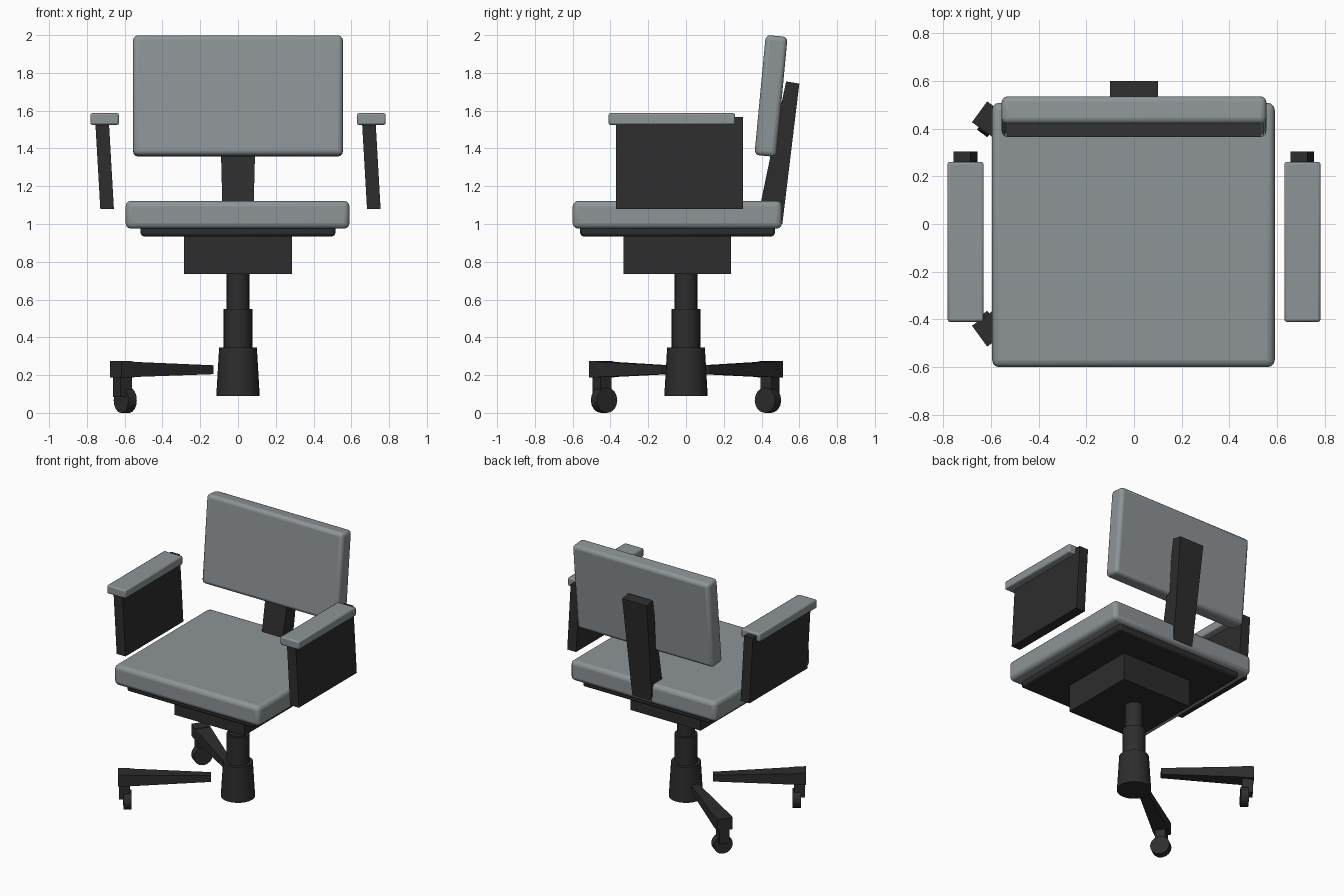
import bpy, bmesh, math
from mathutils import Matrix, Vector

if "Cube" in bpy.data.objects:
    bpy.data.objects.remove(bpy.data.objects["Cube"])


def material(name, rgb):
    m = bpy.data.materials.new(name)
    m.diffuse_color = (*rgb, 1)
    m.use_nodes = True
    m.node_tree.nodes["Principled BSDF"].inputs["Base Color"].default_value = m.diffuse_color
    return m


GREY = material("cushion grey", (0.27, 0.295, 0.31))
DARK = material("frame charcoal", (0.026, 0.026, 0.026))


def finish(bm, name, mat, bevel=0, segments=3):
    bmesh.ops.recalc_face_normals(bm, faces=bm.faces)
    me = bpy.data.meshes.new(name)
    bm.to_mesh(me)
    bm.free()
    me.materials.append(mat)
    ob = bpy.data.objects.new(name, me)
    bpy.context.collection.objects.link(ob)
    bpy.context.view_layer.objects.active = ob
    ob.select_set(True)
    if bevel:
        mod = ob.modifiers.new("rounded edges", 'BEVEL')
        mod.width = bevel
        mod.segments = segments
    bpy.ops.object.shade_smooth_by_angle(angle=math.radians(40))
    ob.select_set(False)
    return ob


def box(name, lo, hi, mat, bevel=0, segments=3):
    lo, hi = Vector(lo), Vector(hi)
    bm = bmesh.new()
    bmesh.ops.create_cube(bm, size=1, matrix=Matrix.Translation((lo + hi) / 2)
                          @ Matrix.Diagonal((*(hi - lo), 1)))
    return finish(bm, name, mat, bevel, segments)


def loft(name, a, b, mat):
    """Solid between two four-point sections."""
    bm = bmesh.new()
    va, vb = [bm.verts.new(p) for p in a], [bm.verts.new(p) for p in b]
    bm.faces.new(va)
    bm.faces.new(vb)
    for i in range(4):
        j = (i + 1) % 4
        bm.faces.new((va[i], va[j], vb[j], vb[i]))
    return finish(bm, name, mat)


def cone(name, r1, r2, depth, matrix, mat, sides=24):
    bm = bmesh.new()
    bmesh.ops.create_cone(bm, cap_ends=True, segments=sides, radius1=r1,
                          radius2=r2, depth=depth, matrix=matrix)
    return finish(bm, name, mat)


# Seat and the parts under it
box("seat", (-0.595, -0.6, 0.975), (0.59, 0.508, 1.123), GREY, 0.03)
box("seat_plate", (-0.515, -0.56, 0.935), (0.515, 0.47, 0.99), DARK, 0.015, 2)
box("tilt_mechanism", (-0.285, -0.33, 0.735), (0.285, 0.237, 0.937), DARK)

# Stepped column
for name, r1, r2, z1, z2 in (("column_base", 0.115, 0.1, 0.09, 0.345),
                             ("column_sleeve", 0.076, 0.076, 0.345, 0.55),
                             ("gas_lift", 0.06, 0.06, 0.55, 0.74)):
    cone(name, r1, r2, z2 - z1, Matrix.Translation((0, 0, (z1 + z2) / 2)), DARK)

# Leaning backrest and its tapered post
back = box("backrest", (-0.555, -0.058, -0.319), (0.555, 0.058, 0.319), GREY, 0.025)
back.location = (0, 0.45, 1.678)
back.rotation_euler.x = math.radians(-5.4)
loft("backrest_post",
     [(-0.08, 0.37, 0.99), (0.08, 0.37, 0.99), (0.08, 0.51, 1.0), (-0.08, 0.51, 1.0)],
     [(-0.1, 0.53, 1.755), (0.1, 0.53, 1.755), (0.1, 0.6, 1.743), (-0.1, 0.6, 1.743)],
     DARK)

# Armrests: both panels lean the same way
for side, sx in (("left", -1), ("right", 1)):
    x = 0.706 * sx
    box(side + "_arm_pad", (x - 0.076, -0.41, 1.525), (x + 0.076, 0.26, 1.587), GREY, 0.01, 2)
    x0, x1, w = x + 0.013, x - 0.015, 0.036
    loft(side + "_arm_panel",
         [(x0 - w, -0.37, 1.08), (x0 + w, -0.37, 1.08), (x0 + w, 0.303, 1.08), (x0 - w, 0.303, 1.08)],
         [(x1 - w, -0.37, 1.567), (x1 + w, -0.37, 1.567), (x1 + w, 0.303, 1.567), (x1 - w, 0.303, 1.567)],
         DARK)

# Two base legs with casters, built along +x then turned into place
for name, angle in (("back", 144), ("front", 216)):
    turn = Matrix.Rotation(math.radians(angle), 4, 'Z')

    def section(r, w, z0, z1):
        return [(r, -w, z0), (r, w, z0), (r, w, z1), (r, -w, z1)]

    parts = [
        loft(name + "_leg", section(0.18, 0.027, 0.205, 0.252),
             section(0.72, 0.054, 0.19, 0.27), DARK),
        loft(name + "_leg_tip", section(0.72, 0.054, 0.188, 0.273),
             section(0.8, 0.054, 0.188, 0.275), DARK),
        box(name + "_caster_stem", (0.72, -0.035, 0.085), (0.793, 0.035, 0.19), DARK),
        cone(name + "_caster_wheel", 0.067, 0.067, 0.054,
             Matrix.Translation((0.738, 0, 0.067)) @ Matrix.Rotation(math.pi / 2, 4, 'Y'),
             DARK, 16),
    ]
    for p in parts:
        p.data.transform(turn)
